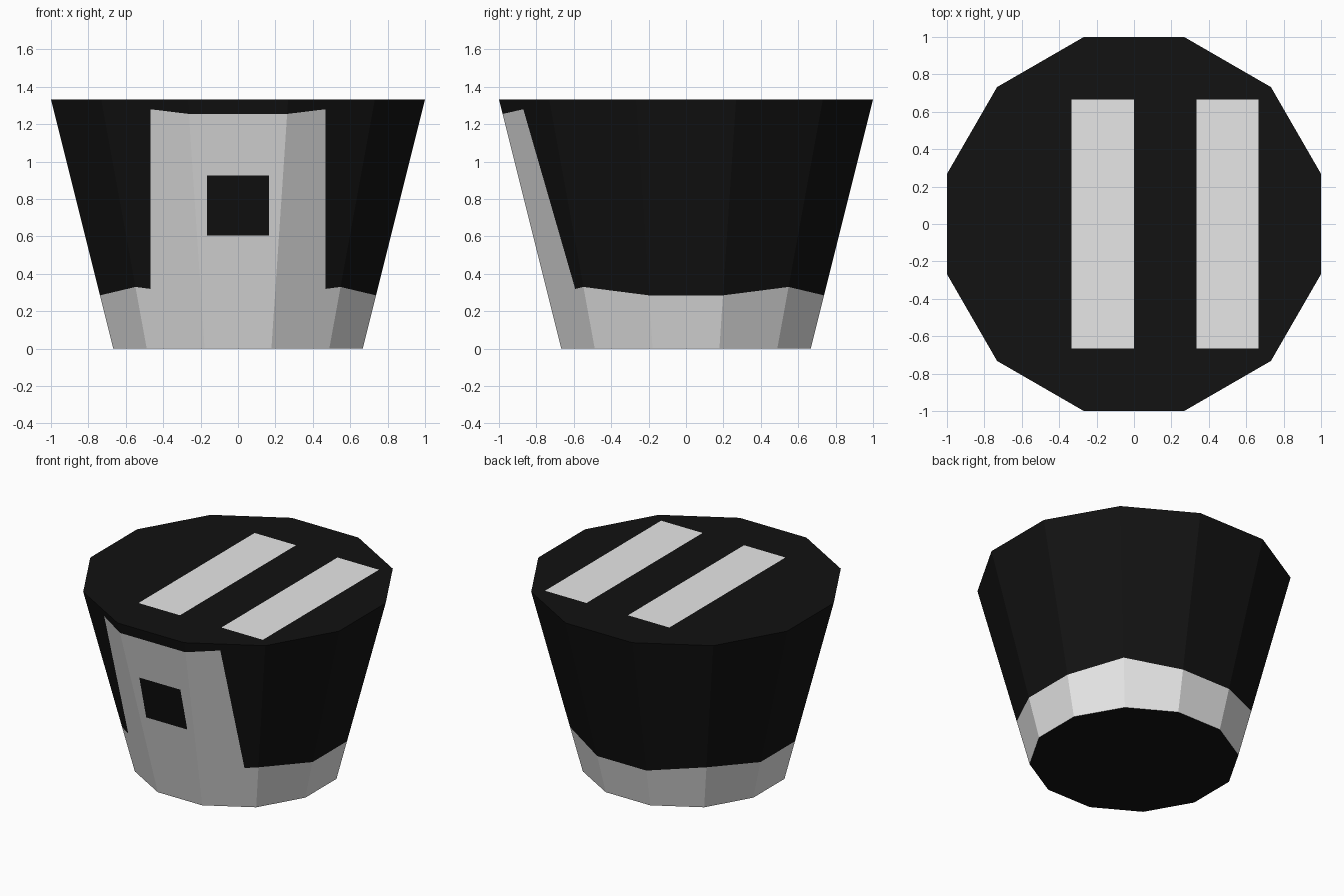
import bpy, bmesh, math
from mathutils import Vector

if "Cube" in bpy.data.objects:
    bpy.data.objects.remove(bpy.data.objects["Cube"])

H, R0, R1, N = 4 / 3, 2 / 3, 1.0, 12   # height, bottom and top apothem, sides


def material(name, v):
    m = bpy.data.materials.new(name)
    m.diffuse_color = (v, v, v, 1)
    m.use_nodes = True
    m.node_tree.nodes["Principled BSDF"].inputs["Base Color"].default_value = m.diffuse_color
    return m


def ring(bm, z_low, z_high):
    """Twelve-sided ring; corners on the diagonals sit at z_high."""
    verts = []
    for i in range(N):
        a = math.radians(15 + 30 * i)
        z = z_high if i % 3 == 1 else z_low
        r = (R0 + (R1 - R0) * z / H) / math.cos(math.pi / N)
        verts.append(bm.verts.new((r * math.cos(a), r * math.sin(a), z)))
    return verts


bm = bmesh.new()
rings = [ring(bm, 0, 0), ring(bm, 0.285, 0.33), ring(bm, 1.255, 1.312), ring(bm, H, H)]

# Tapered wall: light band, middle zone (temporary index 2), dark rim
for (lo, hi), idx in zip(zip(rings, rings[1:]), (0, 2, 1)):
    for i in range(N):
        j = (i + 1) % N
        bm.faces.new((lo[i], lo[j], hi[j], hi[i])).material_index = idx
bm.faces.new(rings[0][::-1]).material_index = 1
bm.faces.new(rings[3]).material_index = 1
bm.normal_update()


def cut(faces, point, normal):
    geom = set(faces)
    for f in faces:
        geom.update(f.edges)
        geom.update(f.verts)
    bmesh.ops.bisect_plane(bm, geom=list(geom), dist=1e-5, plane_co=Vector(point), plane_no=Vector(normal))


def is_top(f):
    return f.normal.z > 0.9


def is_front_mid(f):
    return f.material_index == 2 and f.normal.y < -0.6


# Cut lines for the front panel, its square window and the lid stripes
for x in (-0.467, -0.165, 0.165, 0.467):
    cut([f for f in bm.faces if is_front_mid(f)], (x, 0, 0), (1, 0, 0))
for z in (0.605, 0.925):
    cut([f for f in bm.faces if is_front_mid(f)], (0, 0, z), (0, 0, 1))
for x in (-1 / 3, 0, 1 / 3, 2 / 3):
    cut([f for f in bm.faces if is_top(f)], (x, 0, 0), (1, 0, 0))
for y in (-2 / 3, 2 / 3):
    cut([f for f in bm.faces if is_top(f)], (0, y, 0), (0, 1, 0))

# Colours by position
bm.normal_update()
for f in bm.faces:
    c = f.calc_center_median()
    if is_top(f):
        stripe = abs(c.y) < 0.66 and (-0.33 < c.x < 0 or 0.34 < c.x < 0.66)
        f.material_index = 0 if stripe else 1
    elif f.material_index == 2:
        panel = f.normal.y < -0.6 and abs(c.x) < 0.467
        window = abs(c.x) < 0.165 and 0.605 < c.z < 0.925
        f.material_index = 0 if panel and not window else 1

me = bpy.data.meshes.new("tapered_tub")
bm.to_mesh(me)
bm.free()
me.materials.append(material("light grey", 0.8))
me.materials.append(material("near black", 0.006))
bpy.context.collection.objects.link(bpy.data.objects.new("tapered_tub", me))
